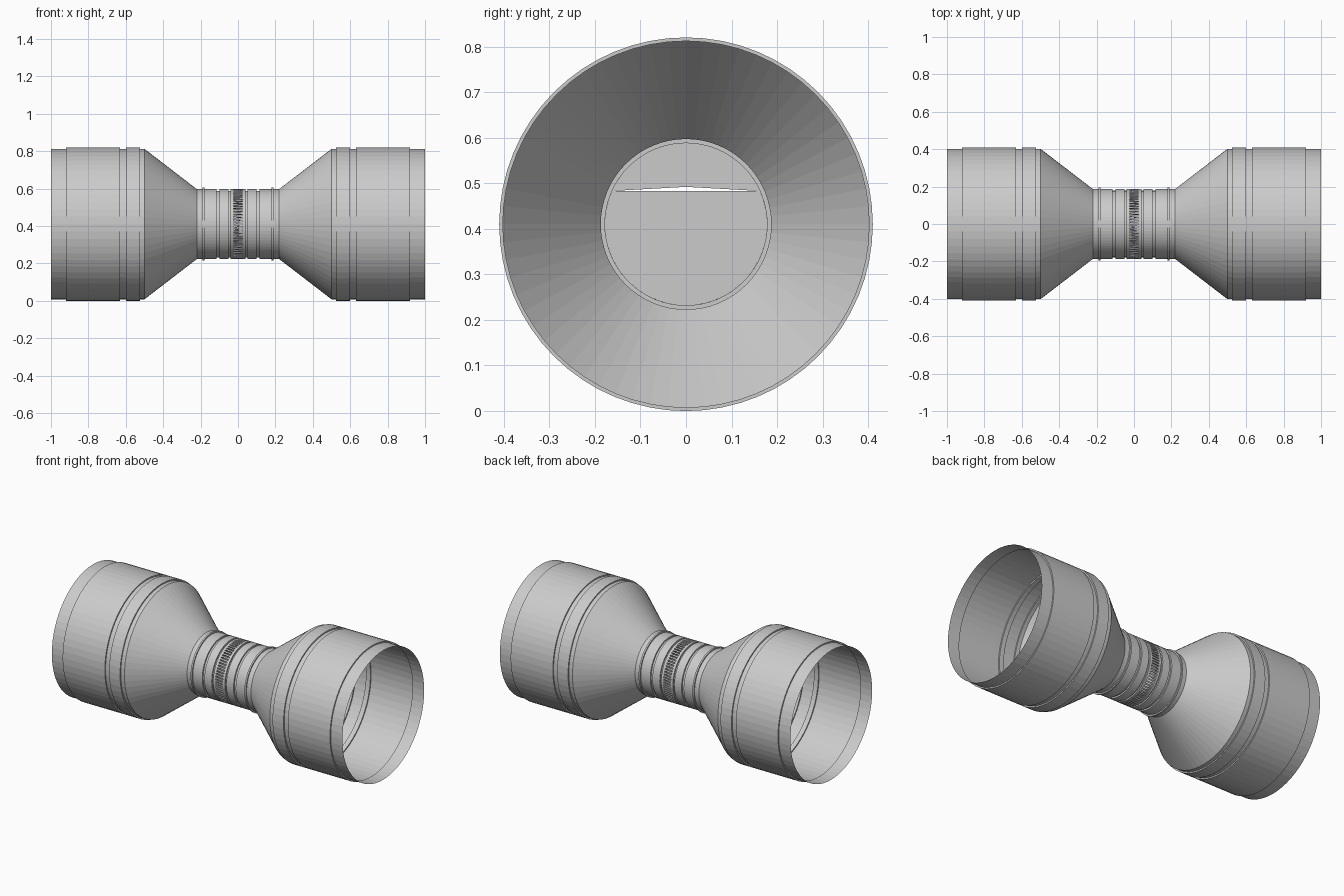
import bpy, bmesh, math

cube = bpy.data.objects.get("Cube")
if cube:
    bpy.data.objects.remove(cube, do_unlink=True)

SEGMENTS = 64
AXIS_Z = 0.41
NECK_R = 0.187
GROOVE_R = 0.178

grey = bpy.data.materials.new("plain grey")
grey.use_nodes = True
grey.diffuse_color = (0.6, 0.6, 0.6, 1)
grey.node_tree.nodes["Principled BSDF"].inputs["Base Color"].default_value = (0.6, 0.6, 0.6, 1)


def finish(name, bm):
    mesh = bpy.data.meshes.new(name)
    bm.to_mesh(mesh)
    bm.free()
    mesh.materials.append(grey)
    obj = bpy.data.objects.new(name, mesh)
    obj.location.z = AXIS_Z
    bpy.context.collection.objects.link(obj)
    return obj


def point(x, radius, angle):
    return (x, radius * math.cos(angle), radius * math.sin(angle))


def revolve(name, profile, side):
    """Turn an (x, radius) profile about the long axis."""
    bm = bmesh.new()
    rings = [[bm.verts.new(point(side * x, r, math.tau * i / SEGMENTS))
              for i in range(SEGMENTS)] for x, r in profile]
    for a, b in zip(rings, rings[1:]):
        for i in range(SEGMENTS):
            j = (i + 1) % SEGMENTS
            bm.faces.new((a[i], a[j], b[j], b[i]))
    bmesh.ops.recalc_face_normals(bm, faces=bm.faces)
    return finish(name, bm)


def split_disc(name, x):
    """Neck diaphragm in two pieces with a narrow slit between them."""
    bm = bmesh.new()
    start = math.asin(0.073 / GROOVE_R)
    end = math.pi - start
    steps = SEGMENTS // 2

    def arc(a, b):
        return [bm.verts.new(point(x, GROOVE_R, a + (b - a) * i / steps))
                for i in range(steps + 1)]

    bm.faces.new(arc(start, end) + [bm.verts.new((x, 0, 0.082))])
    bm.faces.new(arc(end, start + math.tau))
    return finish(name, bm)


bell = [(1, 0.402), (0.92, 0.402), (0.92, 0.41), (0.63, 0.41), (0.63, 0.402),
        (0.60, 0.402), (0.60, 0.41), (0.525, 0.41), (0.525, 0.402),
        (0.50, 0.402), (0.22, NECK_R)]
neck = [(0.22, NECK_R), (0.19, NECK_R), (0.19, 0.195), (0.18, 0.195), (0.18, NECK_R),
        (0.115, NECK_R), (0.115, GROOVE_R), (0.10, GROOVE_R), (0.10, NECK_R),
        (0.05, NECK_R), (0.05, GROOVE_R), (0.04, GROOVE_R), (0.04, NECK_R),
        (0.025, NECK_R), (0.025, GROOVE_R)]

# Two matching flared halves
for label, side in (("left", 1), ("right", -1)):
    revolve(label + "_bell", bell, side)
    revolve(label + "_neck", neck, side)
    split_disc(label + "_diaphragm", side * 0.025)

# Slanted teeth with open gaps joining the halves
bm = bmesh.new()
TEETH = 72
for i in range(TEETH):
    a = math.tau * i / TEETH
    w = math.tau / TEETH * 0.55
    inner, outer = [
        [bm.verts.new(point(x, r, a + da)) for x, da in
         ((-0.025, 0), (-0.025, w), (0.025, w * 1.4), (0.025, w * 0.4))]
        for r in (GROOVE_R, NECK_R)]
    bm.faces.new(inner)
    bm.faces.new(outer)
    for k in range(4):
        n = (k + 1) % 4
        bm.faces.new((inner[k], inner[n], outer[n], outer[k]))
bmesh.ops.recalc_face_normals(bm, faces=bm.faces)
finish("toothed_joint", bm)
